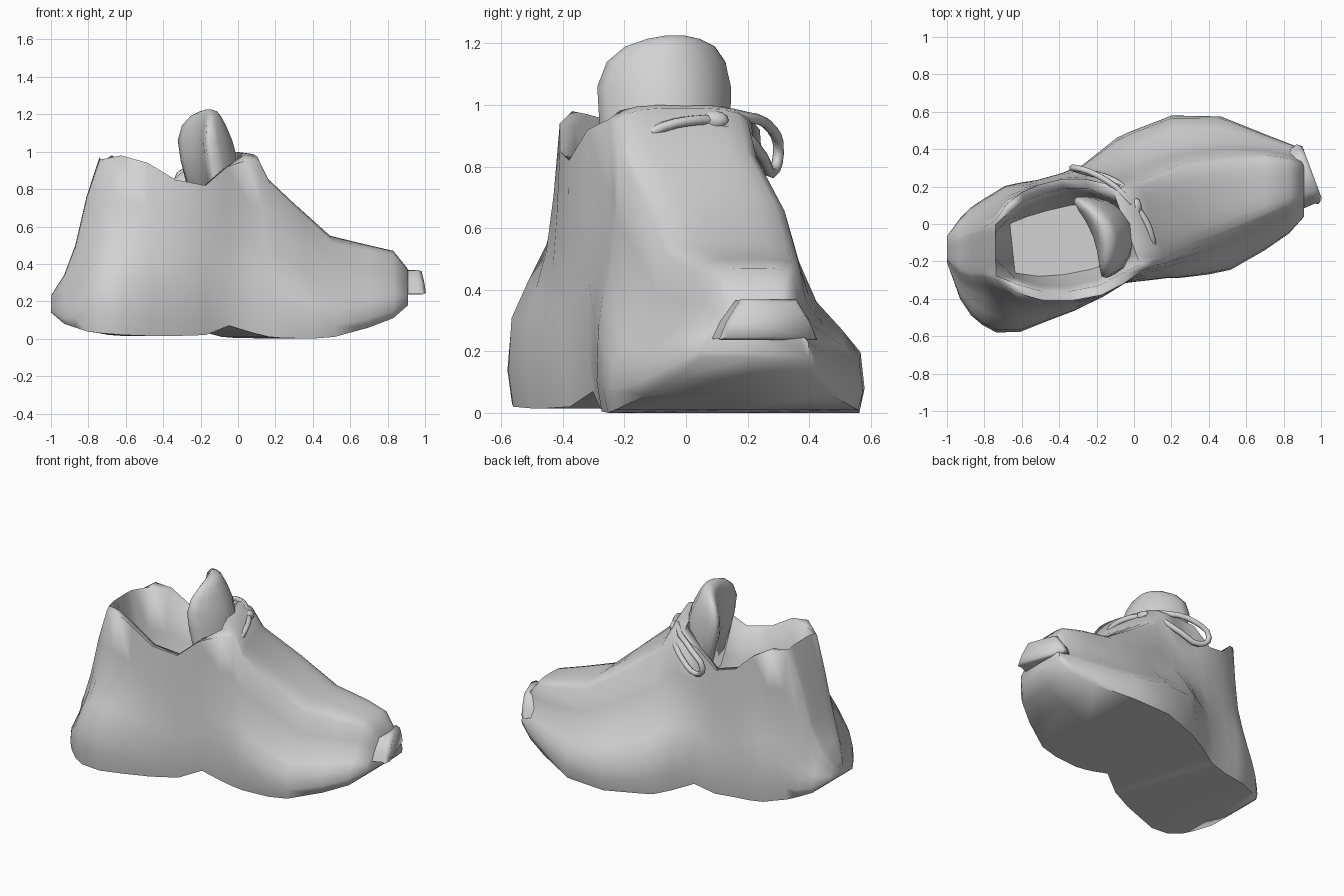
import bpy
import math
from mathutils import Vector

cube = bpy.data.objects.get("Cube")
if cube:
    bpy.data.objects.remove(cube, do_unlink=True)

grey = bpy.data.materials.new("plain grey")
grey.use_nodes = True
GREY = (0.65, 0.65, 0.65, 1)
grey.diffuse_color = GREY
grey.node_tree.nodes["Principled BSDF"].inputs["Base Color"].default_value = GREY


def finish(obj, angle):
    """Give the part its colour and smooth shading."""
    obj.data.materials.append(grey)
    bpy.ops.object.select_all(action='DESELECT')
    obj.select_set(True)
    bpy.context.view_layer.objects.active = obj
    bpy.ops.object.shade_smooth_by_angle(angle=math.radians(angle))


def loft(name, rings, angle):
    """Skin a row of closed rings and cap both ends."""
    count = len(rings[0])
    verts = [point for ring in rings for point in ring]
    faces = []
    for r in range(len(rings) - 1):
        for i in range(count):
            j = (i + 1) % count
            a, b = r * count, (r + 1) * count
            faces.append((a + i, a + j, b + j, b + i))
    faces.append(tuple(reversed(range(count))))
    faces.append(tuple(range(len(verts) - count, len(verts))))
    mesh = bpy.data.meshes.new(name)
    mesh.from_pydata(verts, [], faces)
    obj = bpy.data.objects.new(name, mesh)
    bpy.context.collection.objects.link(obj)
    # make every face point outward
    bpy.context.view_layer.objects.active = obj
    obj.select_set(True)
    bpy.ops.object.mode_set(mode='EDIT')
    bpy.ops.mesh.select_all(action='SELECT')
    bpy.ops.mesh.normals_make_consistent(inside=False)
    bpy.ops.object.mode_set(mode='OBJECT')
    finish(obj, angle)


# Shoe body: x, sole centre y, sole half width, sole z, top centre y, top half width, top z
stations = [
    (-1.0, -.135, .07, .14, -.14, .05, .23),
    (-.93, -.185, .215, .08, -.16, .1, .34),
    (-.87, -.2, .29, .06, -.16, .12, .5),
    (-.81, -.205, .335, .04, -.15, .13, .76),
    (-.74, -.205, .375, .03, -.14, .16, .97),
    (-.65, -.187, .39, .02, -.13, .24, .98),
    (-.54, -.15, .37, .015, -.12, .29, .94),
    (-.42, -.115, .35, .015, -.1, .31, .85),
    (-.28, -.06, .33, .02, -.07, .31, .82),
    (-.16, 0, .315, .07, -.04, .28, .92),
    (-.04, .05, .35, .03, -.02, .23, 1.0),
    (.04, .085, .375, .01, -.01, .21, .99),
    (.1, .1, .39, .005, .01, .22, .87),
    (.3, .155, .425, 0, .1, .22, .7),
    (.49, .165, .41, .01, .15, .21, .55),
    (.7, .17, .31, .06, .2, .17, .5),
    (.83, .19, .24, .11, .22, .13, .47),
    (.91, .22, .18, .18, .23, .1, .37),
]
# side wall: share of the height, share of the way from sole width to top width
wall = [(.12, 0), (.3, .05), (.42, .3), (.55, .6), (.75, .82), (1, 1)]
FLOOR = .42


def section(x, yc, w, zb, yt, wt, zt):
    open_top = -.7 < x < -.1
    rim = zt if open_top else zt - .2 * wt
    half = [(yc, .96 * w, zb)]
    for f, t in wall:
        half.append((yc + t * (yt - yc), w + t * (wt - w), zb + f * (rim - zb)))
    if open_top:
        half += [(yt, wt - .05, rim - .01), (yt, wt - .08, .5 * (rim + FLOOR)),
                 (yt, .55 * wt, FLOOR)]
        middle = FLOOR
    else:
        half += [(yt, .85 * wt, zt - .08 * wt), (yt, .6 * wt, zt - .02 * wt),
                 (yt, .3 * wt, zt)]
        middle = zt
    # middle sections are slanted to lie square to the foot
    slant = .37 * max(0, 1 - ((x + .1) / .65) ** 2)
    left = [(x - slant * h, y + h, z) for y, h, z in half]
    right = [(x + slant * h, y - h, z) for y, h, z in reversed(half)]
    return [(x, yc, zb)] + left + [(x, yt, middle)] + right


loft("shoe_body", [section(*s) for s in stations], 70)

# Directions along and across the foot
along = Vector((.94, .35, 0))
across = Vector((-.35, .94, 0))


def tongue_ring(z, half, thick):
    centre = Vector((-.12 - .15 * (z - 1), -.035, z))
    ring = []
    for i in range(16):
        a = math.tau * i / 16
        v = half * math.cos(a)
        bow = thick * math.sin(a) - 2 * v * v
        ring.append(centre + across * v + along * bow)
    return ring


# Tongue: a bowed plate with a rounded top
loft("tongue", [tongue_ring(*r) for r in (
    (.6, .2, .08), (.95, .225, .11), (1.06, .23, .095), (1.14, .205, .07),
    (1.19, .155, .05), (1.215, .09, .035), (1.226, .03, .012))], 80)


# Toe tab: a tapered block on the tip of the toe
def tab_ring(offset, grow):
    centre = Vector((.91, .26, .305)) + along * offset
    corners = [(-.175, -.07), (.175, -.07), (.15, -.01), (.1, .065), (-.1, .065), (-.15, -.01)]
    return [centre + across * v * grow + Vector((0, 0, h * grow)) for v, h in corners]


loft("toe_tab", [tab_ring(-.12, .95), tab_ring(0, .92), tab_ring(.02, .97), tab_ring(.045, .85)], 75)


def lace(name, points, closed):
    curve = bpy.data.curves.new(name, 'CURVE')
    curve.dimensions = '3D'
    curve.bevel_depth = .018
    curve.bevel_resolution = 1
    curve.resolution_u = 3
    curve.use_fill_caps = True
    spline = curve.splines.new('BEZIER')
    spline.bezier_points.add(len(points) - 1)
    for knot, p in zip(spline.bezier_points, points):
        knot.co = p
        knot.handle_left_type = knot.handle_right_type = 'AUTO'
    spline.use_cyclic_u = closed
    obj = bpy.data.objects.new(name, curve)
    bpy.context.collection.objects.link(obj)
    curve.materials.append(grey)


# Laces: a hanging loop, a band over the collar front and a knot
lace("lace_loop", [(.01, .1, .95), (-.1, .2, .96), (-.24, .28, .92), (-.33, .3, .84),
                   (-.27, .28, .78), (-.15, .25, .83), (-.04, .18, .91)], True)
lace("lace_band", [(0, .1, .95), (.055, .03, .95), (.095, -.07, .93), (.1, -.15, .89)], False)
bpy.ops.mesh.primitive_uv_sphere_add(segments=10, ring_count=6, radius=.035, location=(.01, .09, .95))
knot = bpy.context.object
knot.name = "lace_knot"
knot.scale = (.9, 1.4, .9)
finish(knot, 80)
